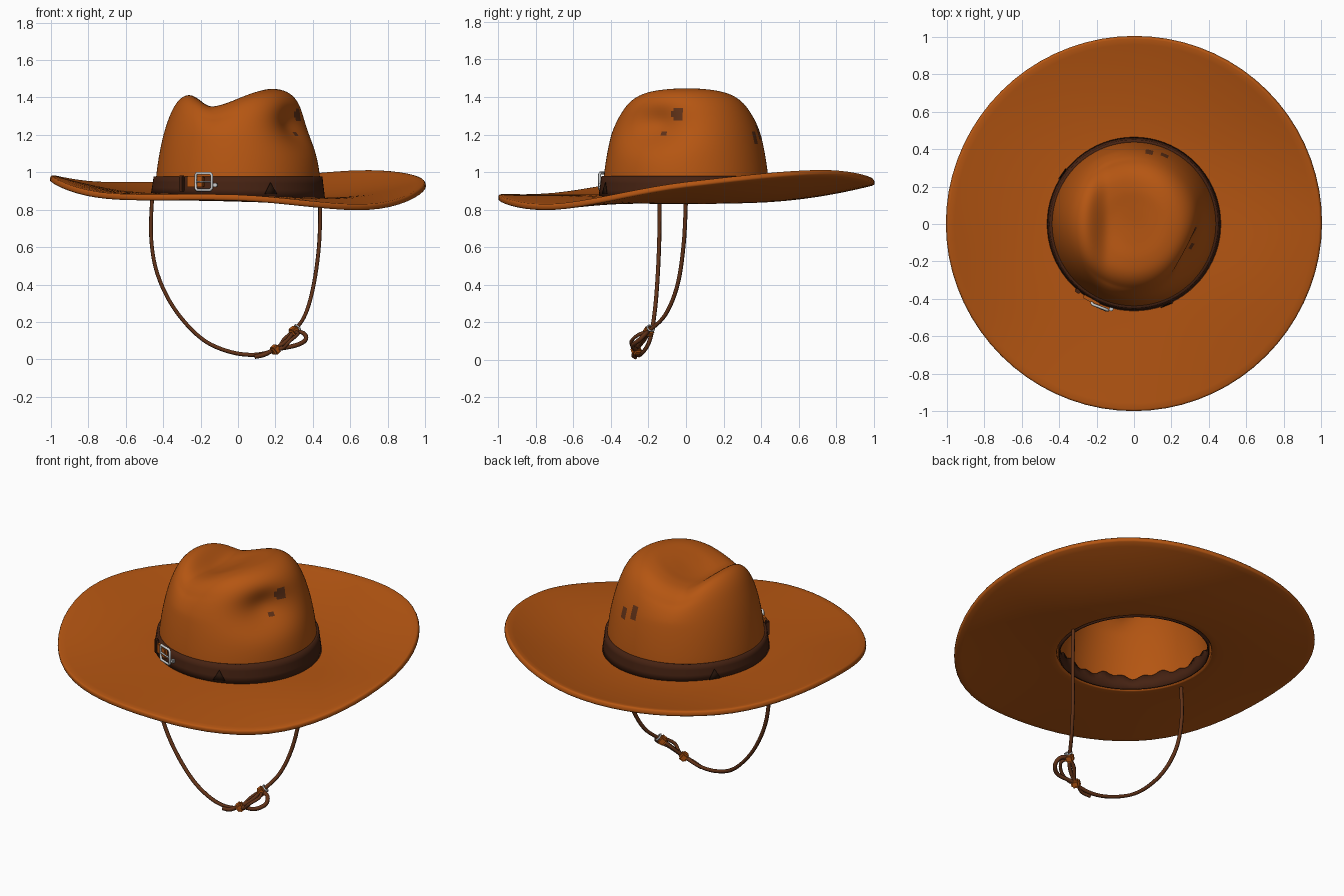
import bpy, bmesh
from math import sin, cos, pi, exp, radians, atan2, hypot
from mathutils import Vector, Matrix

cube = bpy.data.objects.get("Cube")
if cube:
    bpy.data.objects.remove(cube, do_unlink=True)


def material(name, rgb, metallic=0.0):
    m = bpy.data.materials.new(name)
    m.use_nodes = True
    m.diffuse_color = (*rgb, 1)
    bsdf = m.node_tree.nodes["Principled BSDF"]
    bsdf.inputs["Base Color"].default_value = (*rgb, 1)
    bsdf.inputs["Roughness"].default_value = 0.8
    return m


felt = material("tan_felt", (0.46, 0.092, 0.006))
leather = material("dark_leather", (0.06, 0.016, 0.006))
cord = material("cord_brown", (0.12, 0.032, 0.009))
shadow = material("notch_brown", (0.02, 0.007, 0.003))
silver = material("silver", (0.6, 0.6, 0.6))


def spline(points, t, closed=False):
    """Catmull-Rom through points, t from 0 to 1."""
    n = len(points)
    spans = n if closed else n - 1
    i = min(int(t * spans), spans - 1)
    f = t * spans - i
    pick = (lambda k: Vector(points[k % n])) if closed else (
        lambda k: Vector(points[max(0, min(n - 1, k))]))
    a, b, c, d = (pick(i + k) for k in (-1, 0, 1, 2))
    return b + 0.5 * f * (c - a + f * (2 * a - 5 * b + 4 * c - d + f * (3 * (b - c) + d - a)))


def finish(bm, name, mats, angle=40):
    me = bpy.data.meshes.new(name)
    bm.to_mesh(me)
    bm.free()
    ob = bpy.data.objects.new(name, me)
    bpy.context.collection.objects.link(ob)
    for m in mats:
        me.materials.append(m)
    bpy.ops.object.select_all(action="DESELECT")
    ob.select_set(True)
    bpy.context.view_layer.objects.active = ob
    bpy.ops.object.shade_smooth_by_angle(angle=radians(angle))
    return ob


def revolve(name, mats, segs, rows, place, cap=False, paint=None):
    """Rings of vertices from place(angle, t), bridged with quads."""
    bm = bmesh.new()
    rings = [[bm.verts.new(place(2 * pi * s / segs, r / rows)) for s in range(segs)]
             for r in range(rows + 1)]
    for lo, hi in zip(rings, rings[1:]):
        for s in range(segs):
            e = (s + 1) % segs
            bm.faces.new((lo[s], lo[e], hi[e], hi[s]))
    if cap:
        bm.faces.new(rings[-1])
    if paint:
        for f in bm.faces:
            f.material_index = paint(f.calc_center_median())
    return finish(bm, name, mats)


def solidify(ob, thickness, offset=-1):
    mod = ob.modifiers.new("thickness", "SOLIDIFY")
    mod.thickness = thickness
    mod.offset = offset


def base_z(x):
    return 0.875 - 0.03 * x


# Brim: rim heights every 45 degrees, counter-clockwise from +x
RIM = [(z, 0) for z in (0.95, 1.015, 0.965, 0.95, 0.985, 0.89, 0.88, 0.83)]


def brim_point(a, t):
    r = 1 - 0.57 * t
    inner = base_z(0.43 * cos(a))
    rim = spline(RIM, a / (2 * pi), True)[0]
    return r * cos(a), r * sin(a), inner + (rim - inner) * (1 - t) ** 1.7


brim = revolve("brim", [felt], 72, 14, lambda a, t: brim_point(a, t))
solidify(brim, 0.032)
bevel = brim.modifiers.new("rounded_edge", "BEVEL")
bevel.width, bevel.segments, bevel.limit_method = 0.01, 2, "ANGLE"

# Crown: round profile with a lengthwise crease and a side dent
PROFILE = [(0.445, 0.86), (0.435, 1.0), (0.41, 1.15), (0.375, 1.275), (0.33, 1.37),
           (0.27, 1.428), (0.19, 1.455), (0.1, 1.46), (0.01, 1.46)]
# Worn spots: angle in degrees, height, half width, half height
SPOTS = [(-8, 1.31, 0.035, 0.035), (-21, 1.21, 0.02, 0.013),
         (78, 1.21, 0.022, 0.05), (66, 1.18, 0.03, 0.03)]


def crown_point(a, t):
    r, z = spline(PROFILE, t)
    turn = (a - radians(-28) + pi) % (2 * pi) - pi
    r -= 0.085 * exp(-(turn / 0.5) ** 2 - ((z - 1.25) / 0.11) ** 2)
    x, y = r * cos(a), r * sin(a)
    width = 0.1 if x < -0.13 else 0.2
    top = max(0, min(1, (z - 1.2) / 0.15))
    z -= 0.115 * top * exp(-((x + 0.13) / width) ** 2 - (y / 0.42) ** 2)
    return x, y, z


def worn(c):
    a = atan2(c.y, c.x)
    r = hypot(c.x, c.y)
    return int(any((r * (a - radians(d)) / w) ** 2 + ((c.z - z) / h) ** 2 < 1
                   for d, z, w, h in SPOTS))


crown = revolve("crown", [felt, cord], 120, 48, crown_point, True, worn)
solidify(crown, 0.015)


# Hat band and the ragged lining inside the opening
def band_point(a, t):
    r = 0.465 - 0.014 * t
    x = r * cos(a)
    low = base_z(x)
    return x, r * sin(a), low + (0.978 - low) * t


band = revolve("hat_band", [leather], 72, 3, band_point)
solidify(band, 0.025)


def lining_point(a, t):
    ragged = 0.05 + 0.012 * sin(9 * a) + 0.01 * sin(23 * a)
    low = base_z(0.42 * cos(a)) - 0.03
    return 0.42 * cos(a), 0.42 * sin(a), low + (ragged + 0.03) * t


lining = revolve("inner_lining", [leather], 120, 2, lining_point)
solidify(lining, 0.008)


def on_band(degrees, z, r=0.466):
    """Frame on the band: local x along it, y up, z outward."""
    a = radians(degrees)
    out, up = Vector((cos(a), sin(a), 0)), Vector((0, 0, 1))
    rot = Matrix((up.cross(out), up, out)).transposed().to_4x4()
    return Matrix.Translation((r * out.x, r * out.y, z)) @ rot


def box(name, mat, matrix, size):
    bm = bmesh.new()
    bmesh.ops.create_cube(bm, size=1, matrix=matrix @ Matrix.Diagonal((*size, 1)))
    bmesh.ops.bevel(bm, geom=bm.edges[:], offset=min(size) * 0.2, segments=2, affect="EDGES")
    return finish(bm, name, [mat])


def tube(name, mat, points, radius, closed=False, smooth=True):
    cu = bpy.data.curves.new(name, "CURVE")
    cu.dimensions = "3D"
    cu.bevel_depth, cu.bevel_resolution, cu.use_fill_caps = radius, 1, True
    steps = len(points) * 5 if smooth else len(points)
    pts = [spline(points, i / (steps if closed else steps - 1), closed)
           for i in range(steps)] if smooth else points
    sp = cu.splines.new("POLY")
    sp.points.add(len(pts) - 1)
    for p, q in zip(sp.points, pts):
        p.co = (*q, 1)
    sp.use_cyclic_u = closed
    sp.use_smooth = True
    ob = bpy.data.objects.new(name, cu)
    bpy.context.collection.objects.link(ob)
    cu.materials.append(mat)
    return ob


# Small dark notches in the band
for i, deg in enumerate((-68, 145)):
    bm = bmesh.new()
    m = on_band(deg, 0.885, 0.468)
    tri = [bm.verts.new(m @ Vector(p)) for p in ((-0.035, 0, 0), (0.035, 0, 0), (0, 0.06, -0.005))]
    bm.faces.new(tri)
    solidify(finish(bm, f"band_notch_{i + 1}", [shadow]), 0.004, 0)

# Buckle with its leather tab and stud
buckle = on_band(-114, 0.95, 0.478)
frame = [buckle @ Vector(p) for p in (
    (-0.035, -0.035, 0), (-0.025, -0.045, 0.004), (0.05, -0.045, 0), (0.06, -0.035, 0),
    (0.06, 0.035, 0), (0.05, 0.045, 0), (-0.025, 0.045, 0.004), (-0.035, 0.035, 0))]
tube("buckle_frame", silver, frame, 0.008, True, False)
tube("buckle_prong", silver, [buckle @ Vector((x, 0, 0.006)) for x in (-0.03, 0.055)],
     0.005, False, False)
box("buckle_tab", felt, on_band(-119, 0.95, 0.468), (0.1, 0.06, 0.02))
box("strap_keeper", leather, on_band(-130, 0.94, 0.468), (0.03, 0.085, 0.02))
box("buckle_stud", silver, on_band(-105, 0.932, 0.472), (0.022, 0.022, 0.02))

# Chin cord: two hanging strands, knotted together with a loop
LOW, HIGH = Vector((0.2, -0.265, 0.052)), Vector((0.3, -0.2, 0.15))
tube("chin_cord_long", cord, [
    (-0.458, -0.14, 0.88), (-0.465, -0.142, 0.66), (-0.432, -0.15, 0.46), (-0.34, -0.165, 0.27),
    (-0.2, -0.19, 0.115), (-0.06, -0.225, 0.045), (0.08, -0.255, 0.024), LOW,
    (0.25, -0.22, 0.11), HIGH], 0.011)
tube("chin_cord_short", cord, [
    (0.44, 0, 0.86), (0.434, -0.012, 0.62), (0.405, -0.045, 0.4), (0.36, -0.11, 0.24), HIGH,
    (0.26, -0.24, 0.1), LOW], 0.011)
tube("cord_loop", cord, [
    HIGH, (0.35, -0.215, 0.14), (0.362, -0.25, 0.105), (0.31, -0.285, 0.075), LOW,
    (0.14, -0.28, 0.025), (0.09, -0.27, 0.014)], 0.012)
tube("cord_inner_loop", cord, [
    HIGH, (0.32, -0.25, 0.135), (0.28, -0.29, 0.1), (0.24, -0.28, 0.06), LOW], 0.01)

# Cord beads, each wrapped at one end with a ring
lean = (HIGH - LOW).to_track_quat("X", "Z").to_matrix().to_4x4()
for name, pos in (("lower_bead", LOW), ("upper_bead", HIGH)):
    m = Matrix.Translation(pos) @ lean
    box(name, felt, m, (0.045, 0.048, 0.048))
ring = Matrix.Translation(HIGH) @ lean
tube("bead_ring", silver, [ring @ Vector((0.028, 0.02 * cos(k * pi / 6), 0.02 * sin(k * pi / 6)))
                           for k in range(12)], 0.005, True, False)
